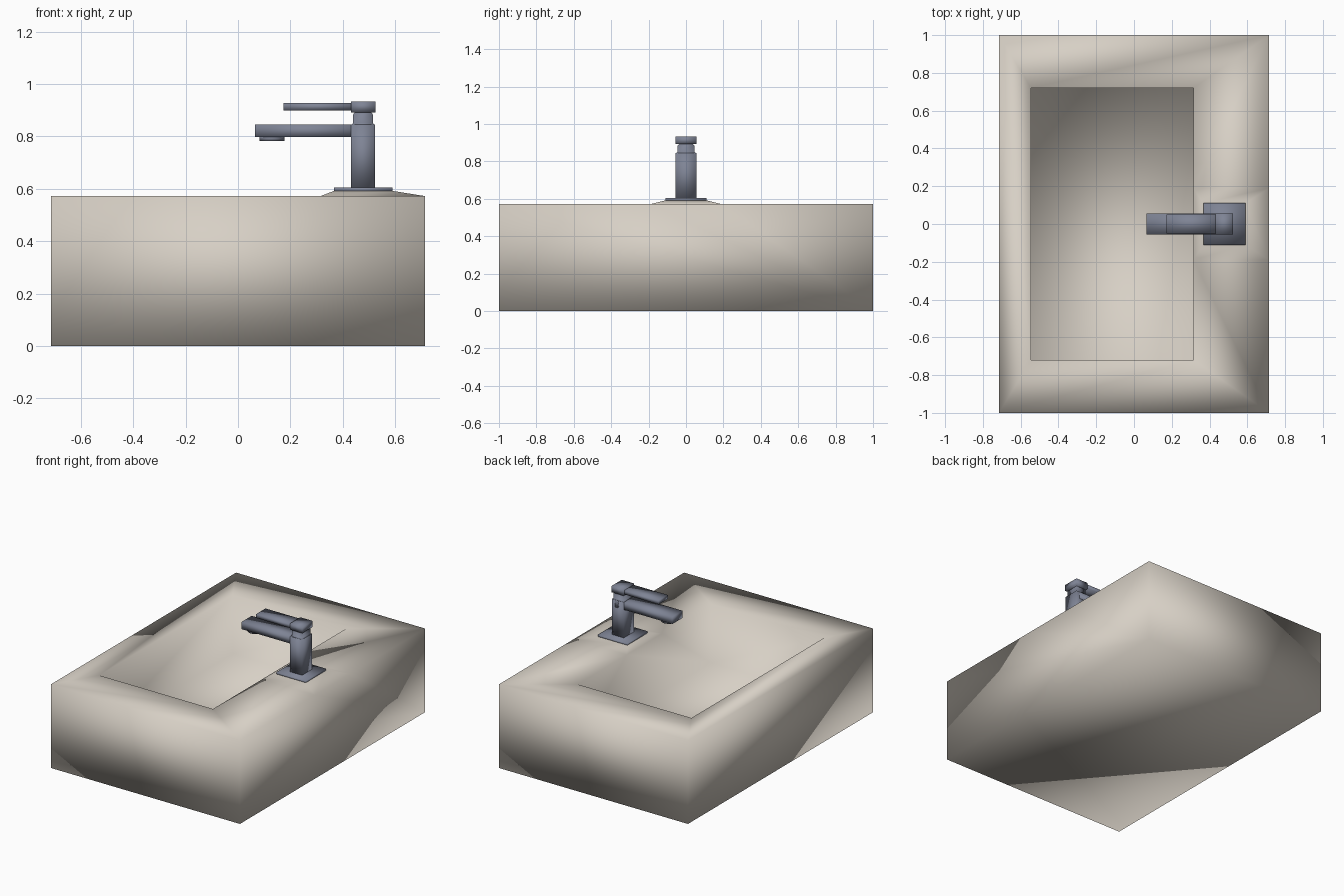
import bpy, bmesh

if "Cube" in bpy.data.objects:
    bpy.data.objects.remove(bpy.data.objects["Cube"])


def material(name, rgb):
    m = bpy.data.materials.new(name)
    m.diffuse_color = (*rgb, 1)
    m.use_nodes = True
    m.node_tree.nodes["Principled BSDF"].inputs["Base Color"].default_value = m.diffuse_color
    return m


STONE = material("warm_stone", (0.68, 0.63, 0.56))
STEEL = material("blue_steel", (0.21, 0.23, 0.30))


def finish(bm, name, mat):
    bmesh.ops.recalc_face_normals(bm, faces=bm.faces)
    for f in bm.faces:
        f.smooth = True
    mesh = bpy.data.meshes.new(name)
    bm.to_mesh(mesh)
    bm.free()
    mesh.materials.append(mat)
    ob = bpy.data.objects.new(name, mesh)
    bpy.context.collection.objects.link(ob)
    return ob


def rect(bm, x0, x1, y, z):
    return [bm.verts.new(p) for p in
            ((x0, -y, z), (x1, -y, z), (x1, y, z), (x0, y, z))]


def loft(name, x0, x1, rings, mat=STEEL):
    """Stack of rectangles; each ring is (z, half width in y, inset in x)."""
    bm = bmesh.new()
    loops = [rect(bm, x0 + i, x1 - i, y, z) for z, y, i in rings]
    for a, b in zip(loops, loops[1:]):
        for k in range(4):
            n = (k + 1) % 4
            bm.faces.new((a[k], a[n], b[n], b[k]))
    bm.faces.new(loops[0])
    bm.faces.new(loops[-1])
    return finish(bm, name, mat)


def box(name, x0, x1, y, z0, z1):
    return loft(name, x0, x1, [(z0, y, 0), (z1, y, 0)])


# Basin: one shell with a recess and a raised tap deck on the right rim
TOP, FLOOR = 0.572, 0.17
bm = bmesh.new()
ob_, ot = rect(bm, -0.715, 0.715, 1, 0), rect(bm, -0.715, 0.715, 1, TOP)
it, ib = rect(bm, -0.545, 0.315, 0.72, TOP), rect(bm, -0.545, 0.315, 0.72, FLOOR)
base = rect(bm, 0.315, 0.715, 0.19, TOP)
deck = rect(bm, 0.367, 0.59, 0.11, 0.592)
for k in (0, 2, 3):
    n = (k + 1) % 4
    bm.faces.new((ob_[k], ob_[n], ot[n], ot[k]))
    bm.faces.new((ot[k], ot[n], it[n], it[k]))
    bm.faces.new((it[k], it[n], ib[n], ib[k]))
bm.faces.new((ob_[1], ob_[2], ot[2], base[2], base[1], ot[1]))
bm.faces.new((it[1], base[0], base[3], it[2], ib[2], ib[1]))
bm.faces.new((ot[1], base[1], base[0], it[1]))
bm.faces.new((ot[2], it[2], base[3], base[2]))
for k in range(4):
    n = (k + 1) % 4
    bm.faces.new((base[k], base[n], deck[n], deck[k]))
for loop in (deck, ib, ob_):
    bm.faces.new(loop)
finish(bm, "basin", STONE)

# Tap: plate, column, spout, neck, cap and lever
box("tap_plate", 0.367, 0.59, 0.11, 0.588, 0.604)
box("tap_column", 0.432, 0.523, 0.055, 0.6, 0.846)
box("tap_spout", 0.065, 0.5, 0.055, 0.797, 0.846)
loft("tap_neck", 0.432, 0.523, [(0.844, 0.055, 0), (0.852, 0.045, 0.008),
                                (0.884, 0.045, 0.008), (0.895, 0.036, 0.016)])
box("tap_cap", 0.432, 0.525, 0.056, 0.892, 0.934)
box("tap_lever", 0.173, 0.45, 0.05, 0.9, 0.927)

# Round outlet under the spout tip
bm = bmesh.new()
bmesh.ops.create_cone(bm, cap_ends=True, segments=24, radius1=0.048,
                      radius2=0.048, depth=0.022)
bmesh.ops.translate(bm, vec=(0.13, 0, 0.793), verts=bm.verts)
finish(bm, "tap_outlet", STEEL)
